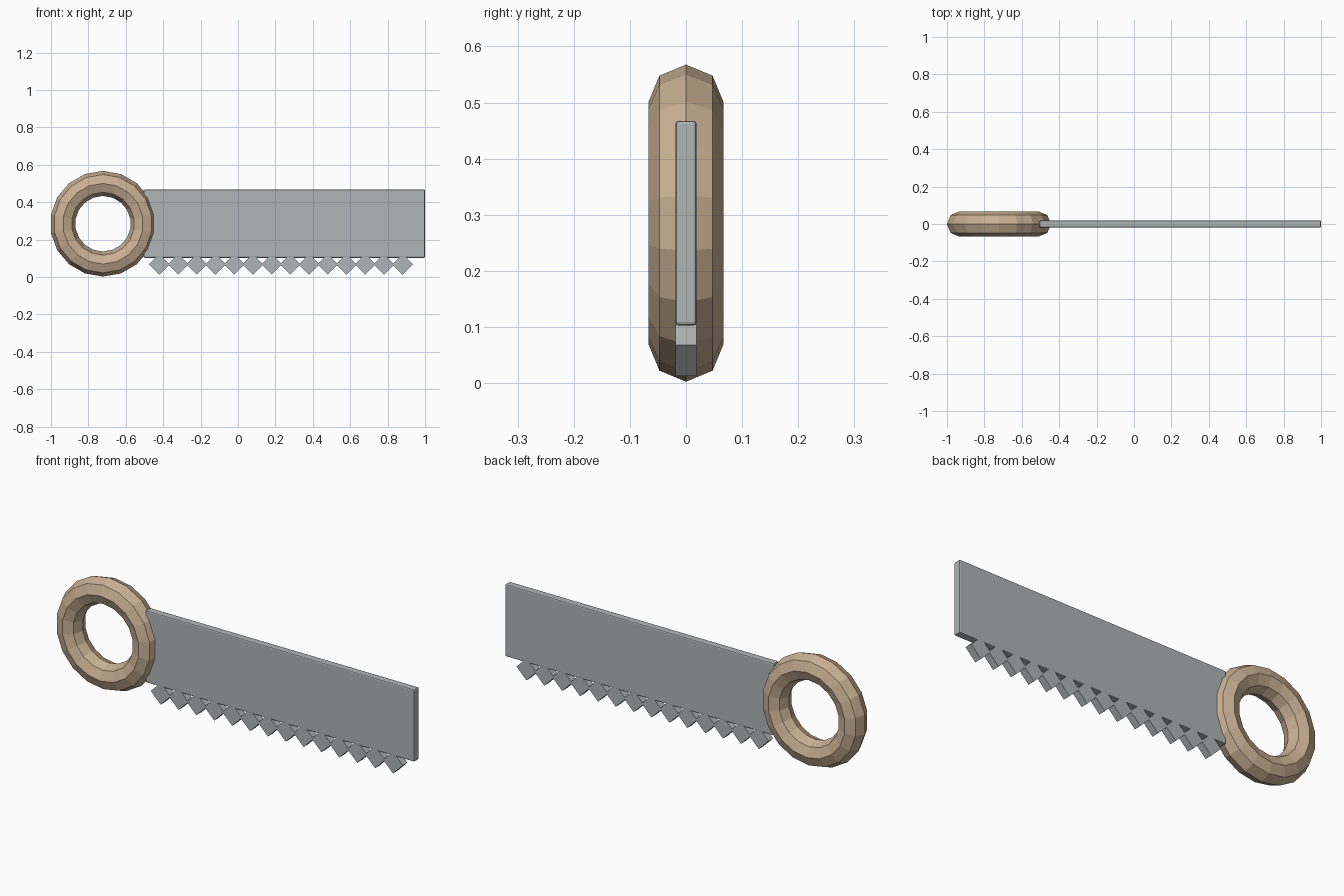
import bpy
import bmesh
from math import radians, cos, sin, pi
from mathutils import Matrix

default = bpy.data.objects.get("Cube")
if default:
    bpy.data.objects.remove(default, do_unlink=True)


def material(name, rgb):
    mat = bpy.data.materials.new(name)
    mat.use_nodes = True
    color = (*rgb, 1.0)
    mat.diffuse_color = color
    mat.node_tree.nodes["Principled BSDF"].inputs["Base Color"].default_value = color
    return mat


def add_object(name, bm, mat):
    bmesh.ops.recalc_face_normals(bm, faces=bm.faces)
    mesh = bpy.data.meshes.new(name)
    bm.to_mesh(mesh)
    bm.free()
    mesh.materials.append(mat)
    obj = bpy.data.objects.new(name, mesh)
    bpy.context.collection.objects.link(obj)
    return obj


def add_box(bm, center, size, turn=0.0):
    matrix = (Matrix.Translation(center) @ Matrix.Rotation(turn, 4, "Y")
              @ Matrix.Diagonal((*size, 1.0)))
    bmesh.ops.create_cube(bm, size=1.0, matrix=matrix)


wood = material("tan wood", (0.58, 0.43, 0.29))
steel = material("grey steel", (0.43, 0.46, 0.46))

# Ring handle: faceted torus standing upright, one corner pointing straight up
RING, TUBE, SEGMENTS, SIDES = 0.2155, 0.067, 18, 8
bm = bmesh.new()
loops = []
for i in range(SEGMENTS):
    a = pi / 2 + 2 * pi * i / SEGMENTS
    loop = []
    for j in range(SIDES):
        b = 2 * pi * j / SIDES
        r = RING + TUBE * cos(b)
        loop.append(bm.verts.new((-0.722 + r * cos(a), TUBE * sin(b), 0.285 + r * sin(a))))
    loops.append(loop)
for i in range(SEGMENTS):
    here, after = loops[i], loops[(i + 1) % SEGMENTS]
    for j in range(SIDES):
        k = (j + 1) % SIDES
        bm.faces.new((here[j], here[k], after[k], after[j]))
add_object("ring_handle", bm, wood)

# Blade: thin slab with softened edges
bm = bmesh.new()
add_box(bm, (0.2475, 0, 0.285), (1.505, 0.038, 0.365))
blade = add_object("blade", bm, steel)
bevel = blade.modifiers.new("soft_edges", "BEVEL")
bevel.width = 0.006
bevel.segments = 2

# Teeth: row of square bars turned on their corners
bm = bmesh.new()
for i in range(14):
    add_box(bm, (-0.42 + 0.1 * i, 0, 0.068), (0.078, 0.037, 0.078), radians(45))
add_object("saw_teeth", bm, steel)
